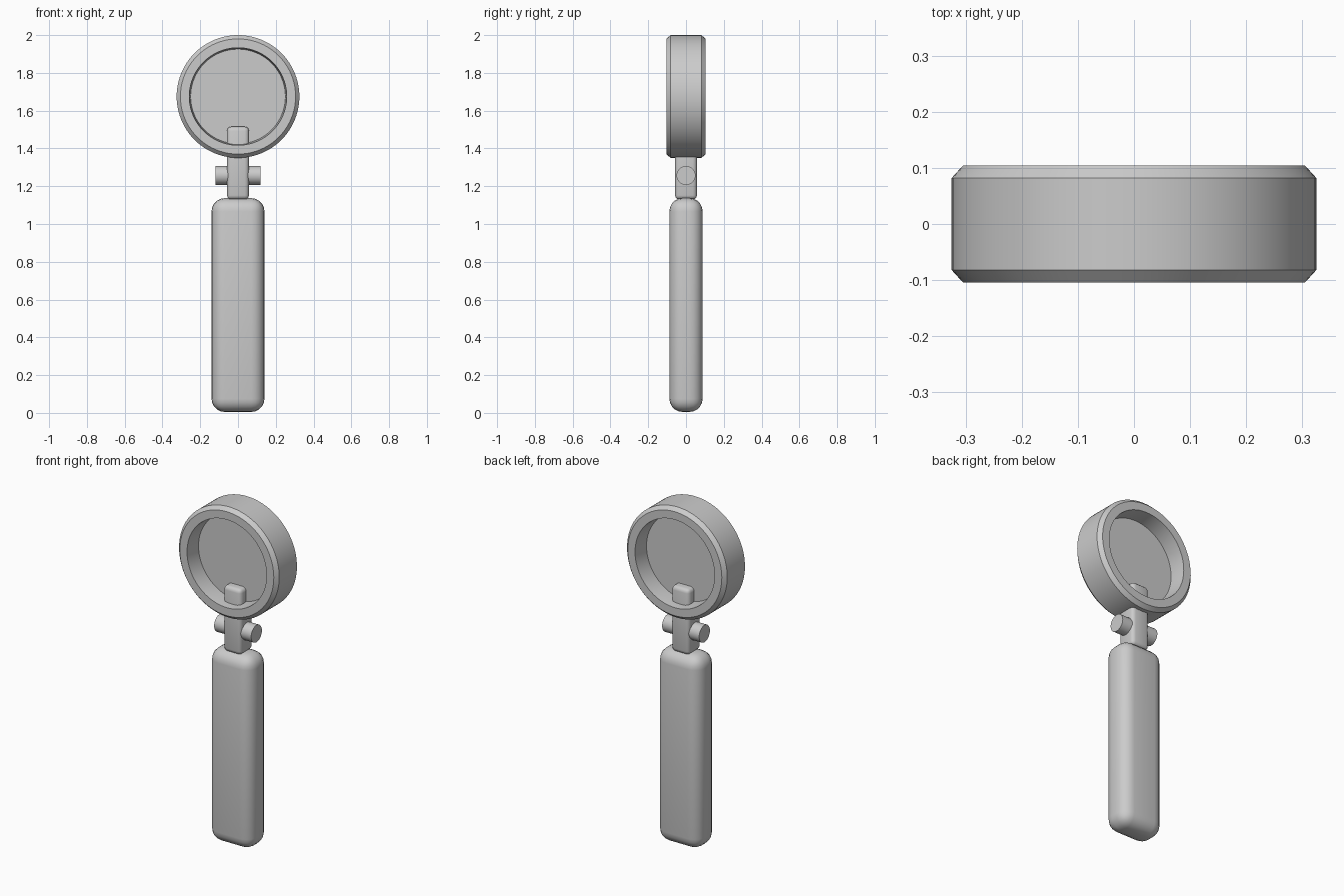
import bpy
import math

cube = bpy.data.objects.get("Cube")
if cube:
    bpy.data.objects.remove(cube, do_unlink=True)

RING_Z = 1.675

grey = bpy.data.materials.new("plain grey")
grey.use_nodes = True
colour = (0.6, 0.6, 0.6, 1)
grey.diffuse_color = colour
grey.node_tree.nodes["Principled BSDF"].inputs["Base Color"].default_value = colour


def finish(obj, name, angle=35):
    obj.name = name
    obj.data.materials.clear()
    obj.data.materials.append(grey)
    bpy.ops.object.select_all(action="DESELECT")
    obj.select_set(True)
    bpy.context.view_layer.objects.active = obj
    bpy.ops.object.shade_smooth_by_angle(angle=math.radians(angle))
    return obj


def rounded_box(name, half_x, half_y, bottom, top, radius, segments):
    bpy.ops.mesh.primitive_cube_add(size=2, location=(0, 0, (bottom + top) / 2))
    obj = bpy.context.object
    obj.scale = (half_x, half_y, (top - bottom) / 2)
    bpy.ops.object.transform_apply(location=False, rotation=False, scale=True)
    bevel = obj.modifiers.new("rounding", "BEVEL")
    bevel.width = radius
    bevel.segments = segments
    bpy.ops.object.modifier_apply(modifier="rounding")
    return finish(obj, name)


def cylinder(name, radius, depth, location, rotation, sides):
    bpy.ops.mesh.primitive_cylinder_add(vertices=sides, radius=radius, depth=depth,
                                        location=location, rotation=rotation)
    return finish(bpy.context.object, name)


def lathe_ring(name, profile, sides):
    # Closed (radius, y) profile swept around the y axis
    verts, faces = [], []
    n = len(profile)
    for i in range(sides):
        a = 2 * math.pi * i / sides
        verts += [(r * math.cos(a), y, r * math.sin(a)) for r, y in profile]
        j = (i + 1) % sides
        for k in range(n):
            m = (k + 1) % n
            faces.append((i * n + k, i * n + m, j * n + m, j * n + k))
    mesh = bpy.data.meshes.new(name)
    mesh.from_pydata(verts, [], faces)
    obj = bpy.data.objects.new(name, mesh)
    bpy.context.collection.objects.link(obj)
    obj.location.z = RING_Z
    bpy.context.view_layer.objects.active = obj
    obj.select_set(True)
    bpy.ops.object.mode_set(mode="EDIT")
    bpy.ops.mesh.select_all(action="SELECT")
    bpy.ops.mesh.normals_make_consistent(inside=False)
    bpy.ops.object.mode_set(mode="OBJECT")
    return finish(obj, name)


# Grip
rounded_box("handle", 0.14, 0.088, 0.005, 1.137, 0.07, 5)

# Neck joining the grip to the rim, with its cross pin
rounded_box("neck", 0.058, 0.058, 1.13, 1.515, 0.022, 3)
cylinder("cross_pin", 0.05, 0.24, (0, 0, 1.257), (0, math.pi / 2, 0), 32)

# Chamfered rim and thin lens
half_profile = [(0.258, 0.104), (0.305, 0.104), (0.325, 0.082)]
mirrored = [(r, -y) for r, y in reversed(half_profile)]
lathe_ring("lens_rim", half_profile + mirrored + [(0.25, 0)], 96)
cylinder("lens", 0.252, 0.016, (0, 0, RING_Z), (math.pi / 2, 0, 0), 96)
